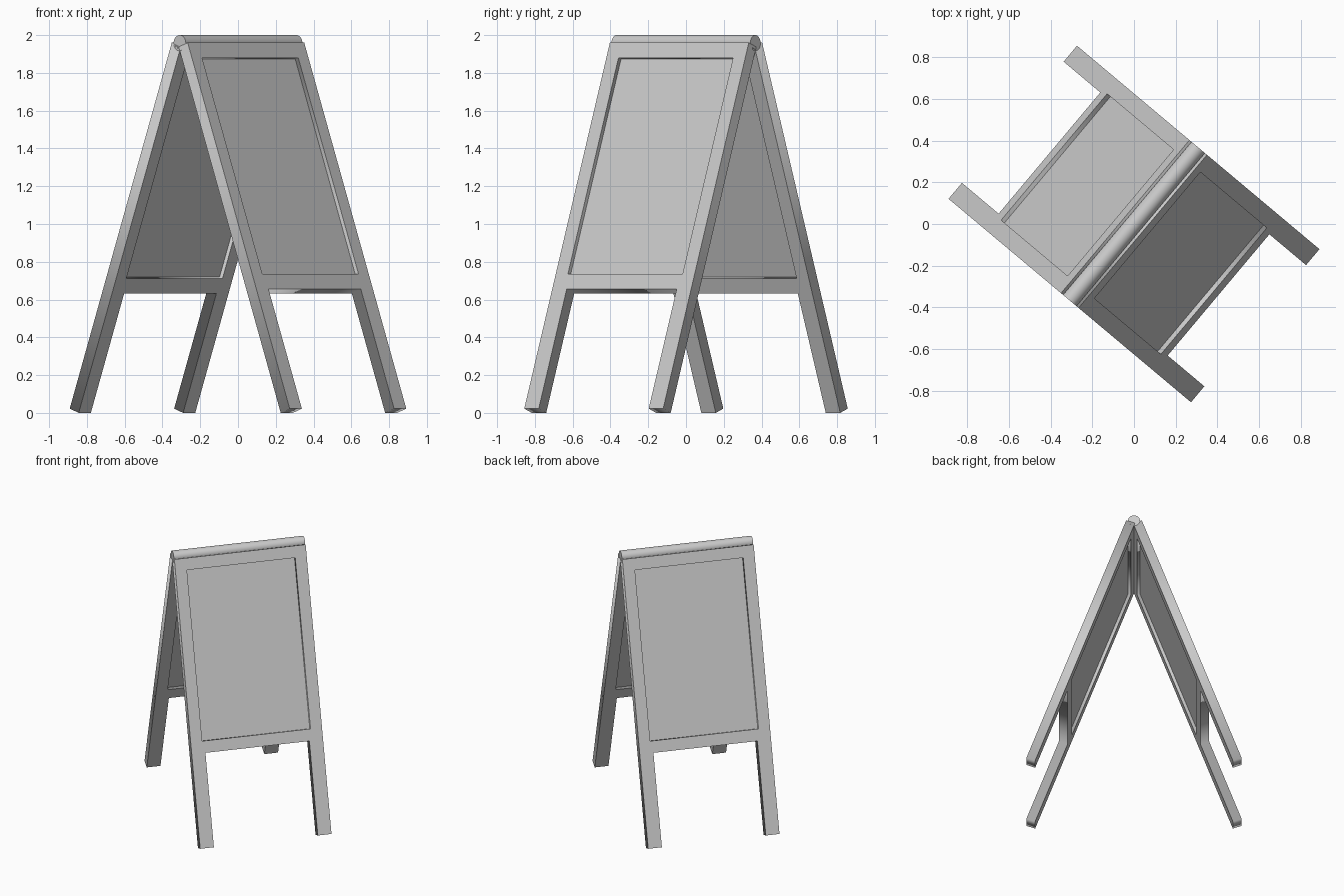
import bpy
from math import radians, cos, sin
from mathutils import Matrix

if "Cube" in bpy.data.objects:
    bpy.data.objects.remove(bpy.data.objects["Cube"])

HALF_W = 0.48        # half width along the hinge
THICK = 0.066        # frame thickness
TILT = radians(20)   # lean of each side
TURN = radians(50)   # turn of the whole stand about z
TOP_Z, TOP_OFF = 1.96, 0.055
LENGTH = (TOP_Z - THICK * sin(TILT)) / cos(TILT)
LEG_IN, OPEN_W = 0.38, 0.396
OPEN_TOP, OPEN_BOT, RAIL_BOT = -0.085, -1.304, -1.389


def side_matrix(turn):
    """Places a flat sheet (x across, y up the slope, z outward) as a leaning side."""
    return (Matrix.Rotation(turn, 4, 'Z')
            @ Matrix.Translation((0, -TOP_OFF, TOP_Z))
            @ Matrix.Rotation(radians(90) - TILT, 4, 'X')
            @ Matrix.Translation((0, 0, -THICK / 2)))


def sheet(name, outlines, thick, matrix):
    """Flat filled outlines (inner ones are holes) extruded to a thickness."""
    cu = bpy.data.curves.new(name, 'CURVE')
    cu.dimensions = '2D'
    cu.fill_mode = 'BOTH'
    cu.extrude = thick / 2
    for pts in outlines:
        sp = cu.splines.new('POLY')
        sp.points.add(len(pts) - 1)
        for p, (x, y) in zip(sp.points, pts):
            p.co = (x, y, 0, 1)
        sp.use_cyclic_u = True
    ob = bpy.data.objects.new(name, cu)
    bpy.context.collection.objects.link(ob)
    ob.matrix_world = matrix
    bpy.ops.object.select_all(action='DESELECT')
    ob.select_set(True)
    bpy.context.view_layer.objects.active = ob
    bpy.ops.object.convert(target='MESH')
    bpy.context.object.name = name


def rect(w, y0, y1):
    return [(-w, y0), (w, y0), (w, y1), (-w, y1)]


# frame outline with two legs below the bottom rail
frame = [(-HALF_W, 0), (-HALF_W, -LENGTH), (-LEG_IN, -LENGTH), (-LEG_IN, RAIL_BOT),
         (LEG_IN, RAIL_BOT), (LEG_IN, -LENGTH), (HALF_W, -LENGTH), (HALF_W, 0)]

for label, turn in (("front", TURN), ("back", TURN + radians(180))):
    m = side_matrix(turn)
    sheet(label + "_frame", [frame, rect(OPEN_W, OPEN_BOT, OPEN_TOP)], THICK, m)
    # thin board set in the middle of the frame
    sheet(label + "_board", [rect(OPEN_W + 0.005, OPEN_BOT - 0.005, OPEN_TOP + 0.005)], 0.022, m)

# round hinge bar along the top
bpy.ops.mesh.primitive_cylinder_add(vertices=32, radius=0.042, depth=2 * HALF_W,
                                    location=(0, 0, 1.958),
                                    rotation=(0, radians(90), TURN))
bpy.context.object.name = "hinge_bar"
bpy.ops.object.shade_smooth_by_angle()
